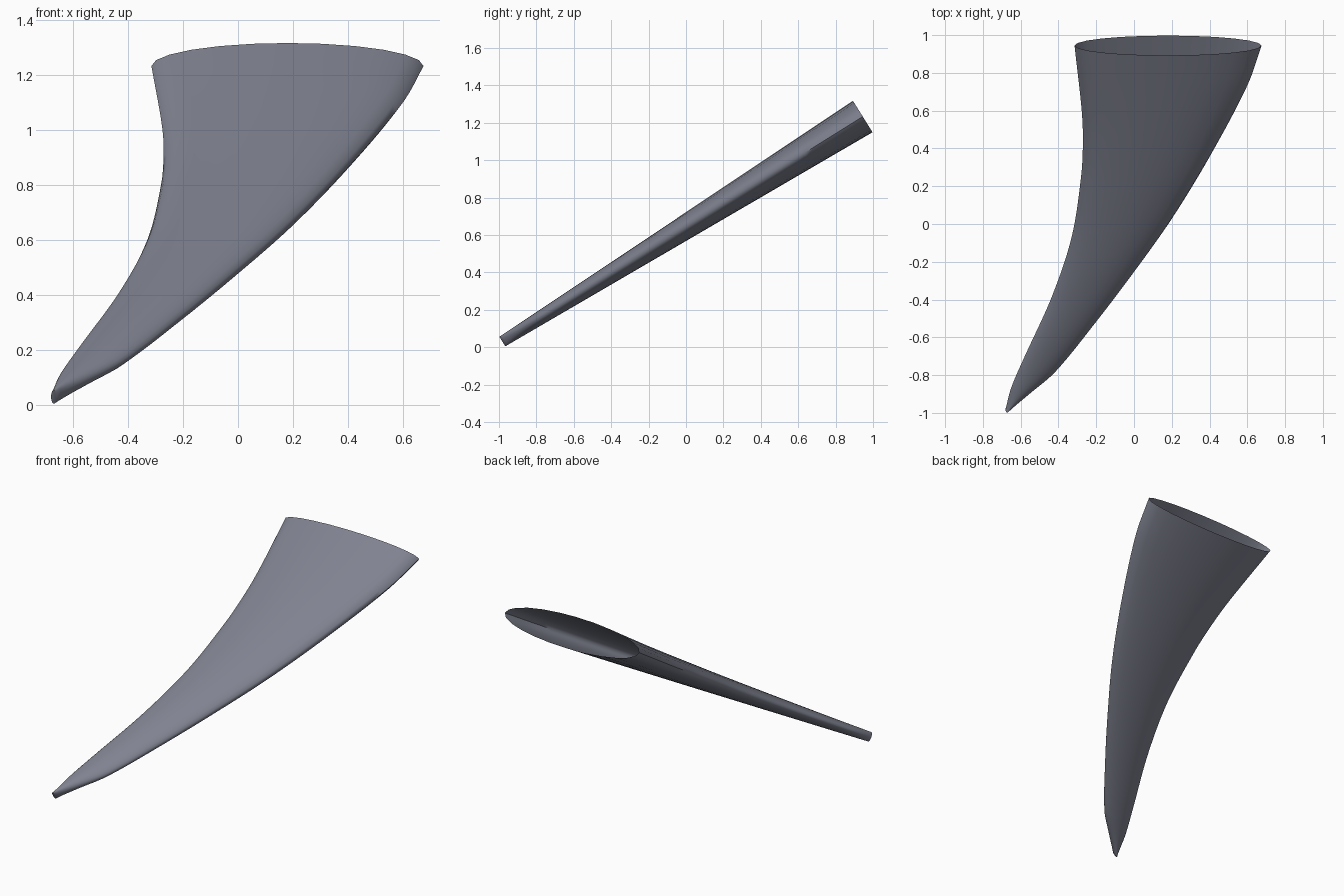
import bpy, bmesh, math
from mathutils import Vector

cube = bpy.data.objects.get("Cube")
if cube:
    bpy.data.objects.remove(cube)

SIDES, RINGS = 24, 48

# Span axis, from the narrow tip to the open root
TIP, ROOT = Vector((0, -0.982, 0.03)), Vector((0, 0.945, 1.233))
SPAN = ROOT - TIP
NORMAL = Vector((1, 0, 0)).cross(SPAN).normalized()

# Edge outlines: (position along the span, x)
LEFT_EDGE = [(0, 0.66), (0.05, 0.54), (0.105, 0.415), (0.238, 0.205), (0.378, 0),
             (0.524, -0.2), (0.694, -0.4), (0.89, -0.6), (1, -0.675)]
RIGHT_EDGE = [(0, 0.68), (0.06, 0.65), (0.141, 0.583), (0.31, 0.435), (0.474, 0.33),
              (0.64, 0.28), (0.723, 0.271), (0.81, 0.275), (1, 0.315)]


def outline(points, s):
    """Smooth curve through the points."""
    def slope(i):
        a, b = points[max(i - 1, 0)], points[min(i + 1, len(points) - 1)]
        return (b[1] - a[1]) / (b[0] - a[0])
    i = max(k for k in range(len(points) - 1) if points[k][0] <= s)
    (s0, x0), (s1, x1) = points[i], points[i + 1]
    w, t = s1 - s0, (s - s0) / (s1 - s0)
    return -((1 + 2 * t) * (1 - t) ** 2 * x0 + t * t * (3 - 2 * t) * x1
             + w * slope(i) * t * (1 - t) ** 2 + w * slope(i + 1) * t * t * (t - 1))


# Elliptical sections lofted along the span, open at the root
bm = bmesh.new()
rings = []
for r in range(RINGS + 1):
    s = (r / RINGS) ** 1.3
    left, right = outline(LEFT_EDGE, s), outline(RIGHT_EDGE, s)
    middle, chord = (left + right) / 2, (left - right) / 2
    thick = 0.03 + 0.069 * s
    ring = []
    for k in range(SIDES):
        a = math.tau * k / SIDES
        p = TIP + SPAN * s + NORMAL * (thick * math.sin(a))
        p.x = middle + chord * math.cos(a)
        ring.append(bm.verts.new(p))
    rings.append(ring)
for low, high in zip(rings, rings[1:]):
    for k in range(SIDES):
        n = (k + 1) % SIDES
        bm.faces.new((low[k], low[n], high[n], high[k]))
bm.faces.new(rings[0][::-1])
# Point the walls outward
if bm.faces[:] and sum((f.normal_update() or f.normal.dot(NORMAL))
                       * (f.calc_center_median() - TIP).dot(NORMAL) for f in bm.faces) < 0:
    bmesh.ops.reverse_faces(bm, faces=bm.faces[:])

mesh = bpy.data.meshes.new("curved_fin")
bm.to_mesh(mesh)
bm.free()
fin = bpy.data.objects.new("curved_fin", mesh)
bpy.context.collection.objects.link(fin)

# Slate grey material
grey = bpy.data.materials.new("slate_grey")
grey.use_nodes = True
colour = (0.215, 0.225, 0.28, 1)
grey.diffuse_color = colour
grey.node_tree.nodes["Principled BSDF"].inputs["Base Color"].default_value = colour
mesh.materials.append(grey)

bpy.ops.object.select_all(action="DESELECT")
fin.select_set(True)
bpy.context.view_layer.objects.active = fin
bpy.ops.object.shade_smooth_by_angle(angle=math.radians(60))
